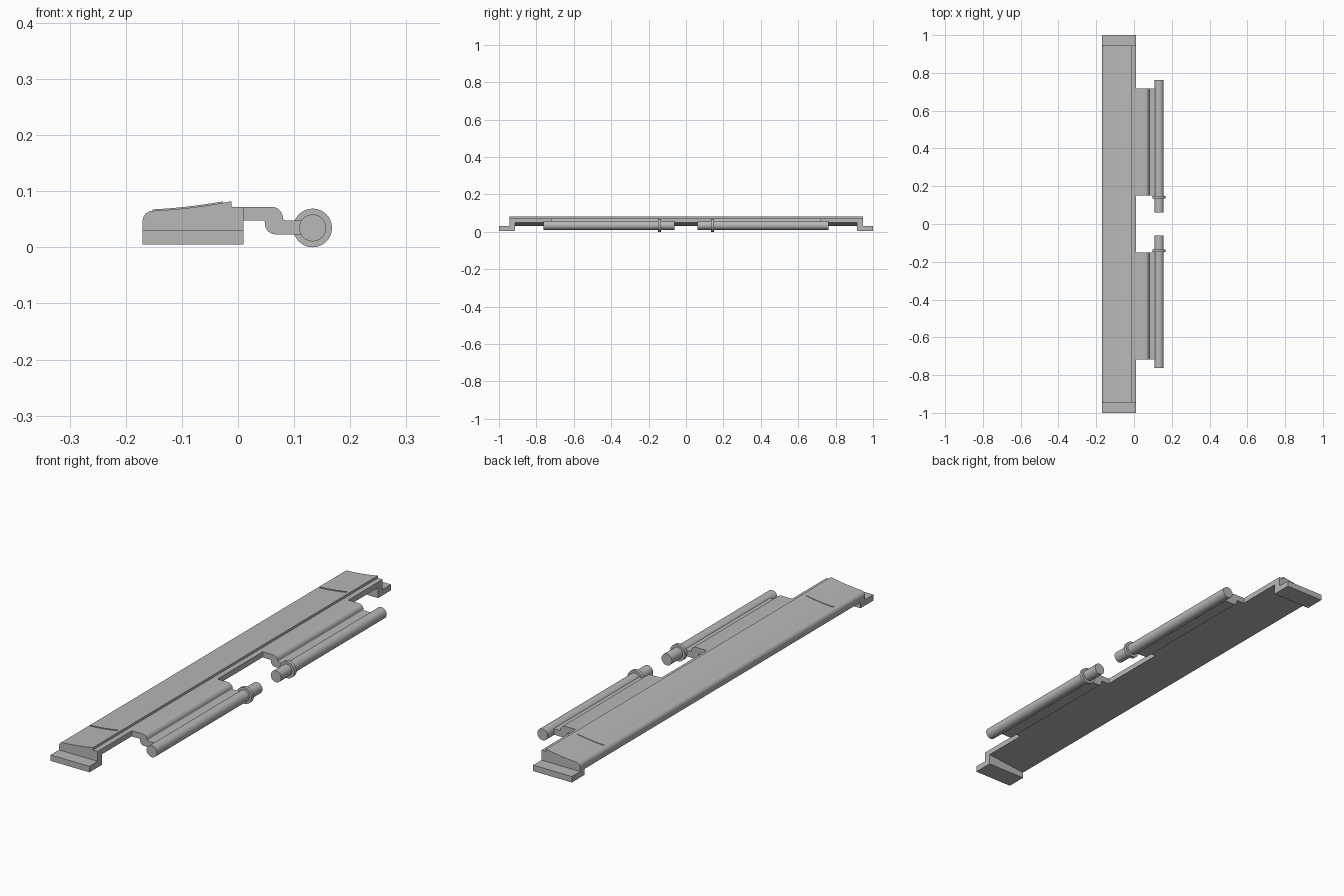
import bpy
import bmesh
from math import sin, cos, pi, radians

cube = bpy.data.objects.get("Cube")
if cube:
    bpy.data.objects.remove(cube, do_unlink=True)

grey = bpy.data.materials.new("plain grey")
grey.use_nodes = True
colour = (0.48, 0.48, 0.48, 1)
grey.diffuse_color = colour
grey.node_tree.nodes["Principled BSDF"].inputs["Base Color"].default_value = colour


def arc(cx, cz, r, start, end, steps=8):
    """Points of an arc in the x-z plane, angles in degrees."""
    angles = [radians(start + (end - start) * i / steps) for i in range(steps + 1)]
    return [(cx + r * cos(a), cz + r * sin(a)) for a in angles]


def extrude(name, profile, y0, y1):
    """Solid made by pulling an x-z profile from y0 to y1."""
    bm = bmesh.new()
    face = bm.faces.new([bm.verts.new((x, y0, z)) for x, z in profile])
    moved = bmesh.ops.extrude_face_region(bm, geom=[face])["geom"]
    verts = [v for v in moved if isinstance(v, bmesh.types.BMVert)]
    bmesh.ops.translate(bm, verts=verts, vec=(0, y1 - y0, 0))
    bmesh.ops.recalc_face_normals(bm, faces=bm.faces)
    mesh = bpy.data.meshes.new(name)
    bm.to_mesh(mesh)
    bm.free()
    mesh.materials.append(grey)
    obj = bpy.data.objects.new(name, mesh)
    bpy.context.collection.objects.link(obj)
    bpy.ops.object.select_all(action="DESELECT")
    obj.select_set(True)
    bpy.context.view_layer.objects.active = obj
    bpy.ops.object.shade_smooth_by_angle(angle=radians(30))
    return obj


# Main dimensions
LEFT, RIGHT, RIDGE = -0.17, 0.01, -0.012
FOOT_TOP, SHELF, UNDER = 0.03, 0.072, 0.049
BAR_X, BAR_Z = 0.133, 0.0345


def top_height(x):
    """Dished upper surface of the cover."""
    t = (x + 0.152) / 0.14
    return 0.065 + 0.007 * t + 0.01 * t * t


# Long cover with a rounded outer edge, dished top, ridge and low shelf
dish = [-0.152 + (RIDGE + 0.152) * i / 12 for i in range(1, 13)]
cover = [(LEFT, FOOT_TOP)] + arc(-0.152, 0.047, 0.018, 180, 90)
cover += [(x, top_height(x)) for x in dish]
cover += [(RIDGE, SHELF), (RIGHT, SHELF), (RIGHT, UNDER)]
extrude("cover", cover, -0.945, 0.945)

# Stepped arm section, from the shelf down to the bar
arm = [(RIGHT, SHELF)] + arc(0.06, 0.052, 0.02, 90, 0)
arm += [(0.08, 0.052)] + arc(0.085, 0.053, 0.005, 180, 270, 4)
arm += [(0.112, 0.048), (0.112, 0.023)] + arc(0.067, 0.042, 0.019, 270, 180)
arm += arc(0.043, 0.043, 0.005, 0, 90, 4) + [(RIGHT, 0.048)]

# Thin rib lying on the dished top
rib_x = [-0.152 + 0.125 * i / 12 for i in range(13)]
rib = [(x, top_height(x) + 0.0025) for x in rib_x]
rib += [(x, top_height(x) - 0.001) for x in reversed(rib_x)]

foot = [(LEFT, 0.005), (RIGHT, 0.005), (RIGHT, FOOT_TOP), (LEFT, FOOT_TOP)]
wall = [(LEFT, FOOT_TOP), (RIGHT, FOOT_TOP), (RIGHT, UNDER)]
bar = arc(BAR_X, BAR_Z, 0.024, 0, 360, 32)[:-1]
collar = arc(BAR_X, BAR_Z, 0.0345, 0, 360, 32)[:-1]

# Matching parts at both ends
for end, s in (("front", -1), ("back", 1)):
    extrude(end + "_foot", foot, s * 0.915, s * 1.0)
    extrude(end + "_end_wall", wall, s * 0.915, s * 0.945)
    extrude(end + "_rib", rib, s * 0.757, s * 0.763)
    extrude(end + "_arm", arm, s * 0.15, s * 0.718)
    extrude(end + "_bar", bar, s * 0.062, s * 0.762)
    extrude(end + "_collar", collar, s * 0.134, s * 0.149)
